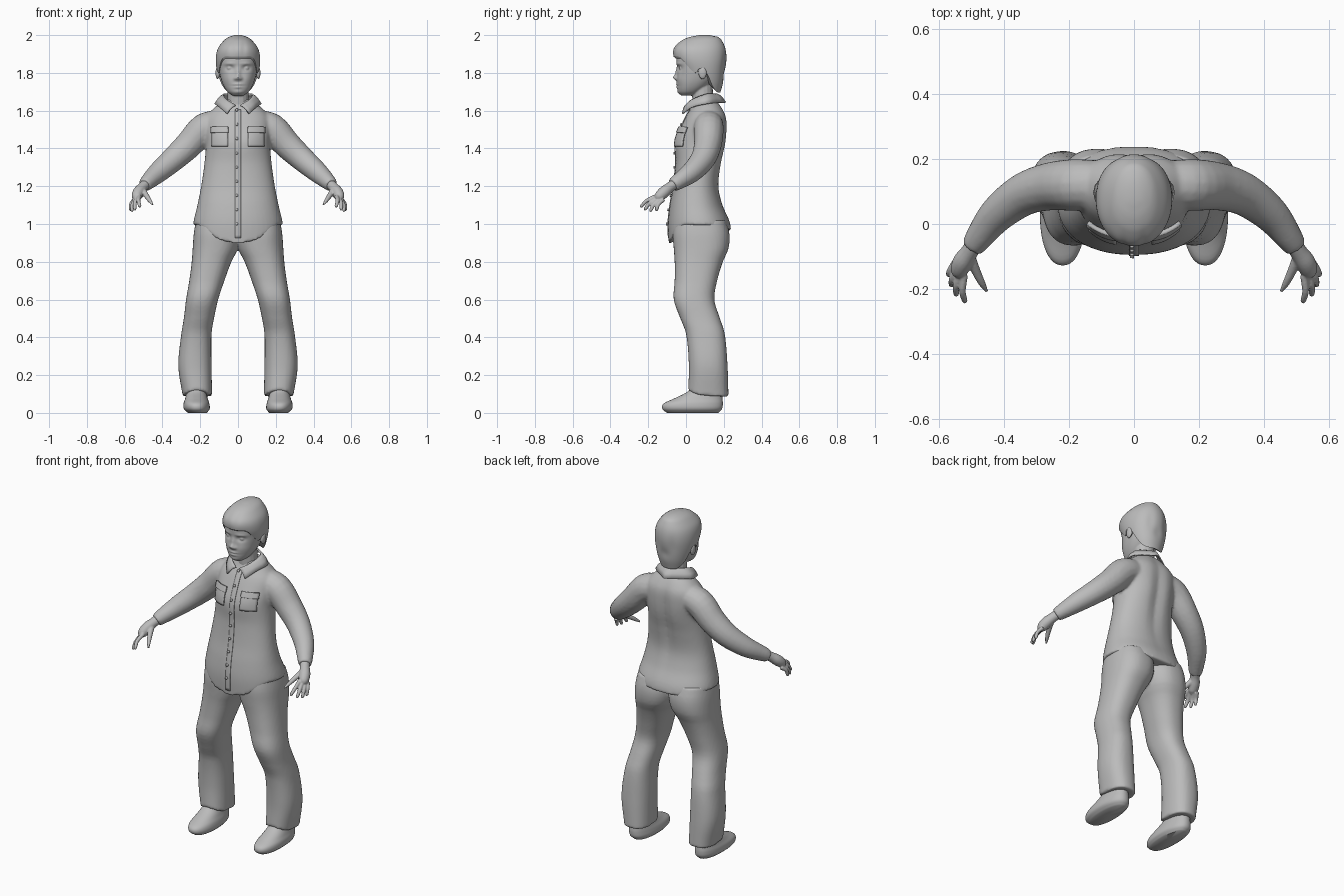
import bpy, bmesh, math
from mathutils import Vector, Matrix

cube = bpy.data.objects.get("Cube")
if cube:
    bpy.data.objects.remove(cube, do_unlink=True)

clay = bpy.data.materials.new("plain_grey")
clay.use_nodes = True
GREY = (0.5, 0.5, 0.5, 1)
clay.diffuse_color = GREY
clay.node_tree.nodes["Principled BSDF"].inputs["Base Color"].default_value = GREY


def spline(rows, t):
    """Smooth interpolation of rows keyed by their first entry."""
    n = len(rows)
    t = min(max(t, rows[0][0]), rows[-1][0])
    i = max(k for k in range(n - 1) if rows[k][0] <= t)
    p, q = rows[i], rows[i + 1]
    h = q[0] - p[0]
    u = (t - p[0]) / h

    def slope(k, c):
        a, b = rows[max(k - 1, 0)], rows[min(k + 1, n - 1)]
        return (b[c] - a[c]) / (b[0] - a[0]) * h
    return [p[c] * (1 + 2 * u) * (1 - u) ** 2 + q[c] * u * u * (3 - 2 * u)
            + slope(i, c) * u * (1 - u) ** 2 + slope(i + 1, c) * u * u * (u - 1)
            for c in range(1, len(p))]


def skin(bm, rings):
    """Bridge closed rings of points and cap both ends."""
    vs = [[bm.verts.new(p) for p in r] for r in rings]
    n = len(vs[0])
    for a, b in zip(vs, vs[1:]):
        for j in range(n):
            bm.faces.new((a[j], a[(j + 1) % n], b[(j + 1) % n], b[j]))
    for r in (vs[0], vs[-1]):
        mid = bm.verts.new(sum((v.co for v in r), Vector()) / n)
        for j in range(n):
            bm.faces.new((r[j], r[(j + 1) % n], mid))


def body(bm, rows, low=None, side=1, dents=(), seg=48, steps=36, power=0.9):
    """Stack of oval sections (z, centre x, half width, front y, back y)."""
    rings = []
    for k in range(steps + 1):
        ring = []
        for j in range(seg):
            a = 2 * math.pi * j / seg
            c, s = math.cos(a), math.sin(a)
            z0 = low(s) if low else rows[0][0]
            z = z0 + (rows[-1][0] - z0) * k / steps
            cx, rx, y0, y1 = spline(rows, z)
            x = cx + rx * math.copysign(abs(c) ** power, c)
            y = (y0 + y1) / 2 + (y1 - y0) / 2 * math.copysign(abs(s) ** power, s)
            for face, dx, dz, sx, sz, depth in dents:
                if s * face > 0:
                    y -= face * depth * math.exp(-((abs(x) - dx) / sx) ** 2 - ((z - dz) / sz) ** 2)
            ring.append((side * x, y, z))
        rings.append(ring)
    skin(bm, rings)


def tube(bm, pts, side=1, seg=16, steps=4):
    """Round limb through points (x, y, z, radius)."""
    rows = [(i, *p) for i, p in enumerate(pts)]
    path = [spline(rows, i / steps) for i in range((len(pts) - 1) * steps + 1)]
    rings = []
    for i, p in enumerate(path):
        d = Vector(path[min(i + 1, len(path) - 1)][:3]) - Vector(path[max(i - 1, 0)][:3])
        u = d.cross(Vector((0.3, 1, 0.2))).normalized()
        v = d.cross(u).normalized()
        ring = []
        for j in range(seg):
            a = 2 * math.pi * j / seg
            q = Vector(p[:3]) + p[3] * (u * math.cos(a) + v * math.sin(a))
            ring.append((side * q.x, q.y, q.z))
        rings.append(ring)
    skin(bm, rings)


def ball(bm, centre, size):
    m = Matrix.Translation(centre) @ Matrix.Diagonal((*size, 1))
    bmesh.ops.create_uvsphere(bm, u_segments=20, v_segments=12, radius=1, matrix=m)


def finish(name, bm, voxel=0, relax=2):
    bmesh.ops.recalc_face_normals(bm, faces=bm.faces)
    me = bpy.data.meshes.new(name)
    bm.to_mesh(me)
    bm.free()
    me.materials.append(clay)
    ob = bpy.data.objects.new(name, me)
    bpy.context.collection.objects.link(ob)
    bpy.ops.object.select_all(action='DESELECT')
    ob.select_set(True)
    bpy.context.view_layer.objects.active = ob
    if voxel:
        rm = ob.modifiers.new("Blend", 'REMESH')
        rm.mode, rm.voxel_size, rm.use_smooth_shade = 'VOXEL', voxel, True
        sm = ob.modifiers.new("Relax", 'SMOOTH')
        sm.factor, sm.iterations = 0.5, relax
    else:
        bpy.ops.object.shade_smooth_by_angle(angle=math.radians(50))
    return ob


# Shirt: torso with a curved hem, blended with both sleeves
bm = bmesh.new()
torso = [(0.88, 0, .24, -.09, .24), (1.0, 0, .237, -.095, .235), (1.1, 0, .215, -.085, .195),
         (1.2, 0, .195, -.067, .175), (1.32, 0, .178, -.055, .19), (1.42, 0, .17, -.055, .213),
         (1.5, 0, .175, -.03, .22), (1.57, 0, .165, .0, .215), (1.62, 0, .12, .03, .19),
         (1.66, 0, .07, .045, .16)]
hem = [(-1, .895), (-.93, .915), (-.6, .985), (0, .995), (.6, .985), (1, .965)]
body(bm, torso, low=lambda s: spline(hem, s)[0],
     dents=[(1, 0, 1.4, .035, .22, .016), (-1, .08, 1.46, .06, .06, -.008)])
for s in (1, -1):
    tube(bm, [(.10, .12, 1.53, .075), (.18, .12, 1.505, .08), (.26, .115, 1.42, .074),
              (.34, .09, 1.345, .066), (.42, .03, 1.275, .056), (.475, -.04, 1.225, .043),
              (.495, -.07, 1.205, .036)], s)
shirt = finish("shirt", bm, .009, 4)

# Trousers: two legs blended at the seat
bm = bmesh.new()
leg = [(.09, .215, .078, .01, .225), (.25, .228, .088, .015, .22), (.42, .22, .08, .0, .205),
       (.5, .207, .08, -.03, .18), (.6, .19, .085, -.065, .15), (.7, .165, .093, -.06, .165),
       (.8, .14, .105, -.06, .195), (.87, .12, .12, -.065, .225), (.95, .11, .124, -.07, .23),
       (1.02, .11, .112, -.06, .21)]
cuff = [(-1, .12), (-.6, .10), (0, .09), (1, .085)]
for s in (1, -1):
    body(bm, leg, low=lambda v: spline(cuff, v)[0], side=s, power=.85)
finish("trousers", bm, .009, 3)

# Shoes
shoe = [(.0, .215, .05, -.10, .17), (.02, .218, .068, -.125, .19), (.05, .22, .068, -.118, .195),
        (.075, .22, .06, -.065, .193), (.11, .22, .052, .005, .19), (.15, .22, .05, .04, .19)]
for s, side in ((1, "left"), (-1, "right")):
    bm = bmesh.new()
    body(bm, shoe, side=s, steps=24)
    finish(side + "_shoe", bm)

# Hands: palm, four fingers and a thumb
tips = [(.52, -.243, 1.09), (.548, -.222, 1.075), (.563, -.192, 1.067), (.57, -.16, 1.07)]
for s, side in ((1, "left"), (-1, "right")):
    bm = bmesh.new()
    tube(bm, [(.485, -.055, 1.215, .028), (.505, -.085, 1.195, .027), (.525, -.115, 1.17, .031),
              (.537, -.142, 1.145, .027), (.541, -.155, 1.13, .015)], s)
    for i, tip in enumerate(tips):
        root = Vector((.522 + .009 * i, -.158 + .013 * i, 1.147 - .006 * i))
        end = Vector(tip)
        mid = root.lerp(end, .5) + Vector((.006, -.006, .006))
        tube(bm, [(*root, .012), (*mid, .0105), (*root.lerp(end, .9), .009), (*end, .004)], s, seg=12)
    tube(bm, [(.505, -.10, 1.18, .018), (.485, -.145, 1.15, .014), (.468, -.18, 1.125, .011),
              (.452, -.207, 1.103, .005)], s, seg=12)
    finish(side + "_hand", bm, .004, 2)

# Head: sculpted face, neck and ears
bm = bmesh.new()
skull = [(1.68, 0, .03, -.025, .04), (1.70, 0, .056, -.04, .08), (1.74, 0, .08, -.047, .13),
         (1.79, 0, .096, -.046, .17), (1.83, 0, .102, -.047, .185), (1.88, 0, .103, -.05, .19),
         (1.94, 0, .08, -.03, .17)]
face = [(-1, .043, 1.825, .022, .014, .012), (-1, .045, 1.848, .028, .008, -.005),
        (-1, 0, 1.775, .014, .014, -.019), (-1, 0, 1.80, .012, .026, -.01),
        (-1, .016, 1.77, .008, .008, -.008), (-1, 0, 1.739, .024, .005, -.008),
        (-1, 0, 1.732, .03, .003, .006), (-1, 0, 1.724, .02, .006, -.008),
        (-1, 0, 1.698, .025, .012, -.006), (-1, .05, 1.77, .025, .025, -.004)]
body(bm, skull, dents=face, seg=112, steps=80)
tube(bm, [(0, .10, 1.60, .065), (0, .09, 1.66, .057), (0, .085, 1.73, .056)])
for s in (1, -1):
    ball(bm, (s * .108, .088, 1.80), (.011, .022, .034))
    ball(bm, (s * .043, -.024, 1.825), (.015, .013, .010))
finish("head", bm, .0045, 2)

# Hair: cap with a fringe, cut higher over the ears
bm = bmesh.new()
cap = [(1.69, 0, .07, .05, .18), (1.75, 0, .096, .0, .197), (1.82, 0, .113, -.035, .208),
       (1.88, 0, .117, -.064, .214), (1.93, 0, .106, -.064, .208), (1.97, 0, .076, -.025, .19),
       (1.99, 0, .05, .02, .17), (2.0, 0, .018, .07, .125)]
hairline = [(-1, 1.885), (-.75, 1.88), (-.5, 1.82), (-.3, 1.80), (-.1, 1.825),
            (.15, 1.80), (.4, 1.73), (.7, 1.70), (1, 1.695)]
body(bm, cap, low=lambda s: spline(hairline, s)[0], seg=72, steps=36, power=.95,
     dents=[(-1, .03, 1.93, .012, .04, .004), (1, .05, 1.85, .02, .06, .004),
            (1, 0, 1.79, .03, .03, .005)])
finish("hair", bm)

# Collar: folded band ending in two points
upper = [(0, 0, .165, 1.69), (1, .075, .11, 1.69), (2, .06, .03, 1.66), (3, .01, -.005, 1.63)]
lower = [(0, 0, .212, 1.645), (1, .12, .12, 1.64), (2, .10, .03, 1.62), (3, .06, -.022, 1.585)]
bm = bmesh.new()
rows = []
for i in range(13):
    a, b = Vector(spline(upper, i / 4)), Vector(spline(lower, i / 4))
    bulge = Vector((0, 0, .008))
    rows.append([bm.verts.new(a.lerp(b, k / 3) + bulge * (k in (1, 2))) for k in range(4)])
for p, q in zip(rows, rows[1:]):
    for k in range(3):
        bm.faces.new((p[k], q[k], q[k + 1], p[k + 1]))
collar = finish("collar", bm)
collar.modifiers.new("Both sides", 'MIRROR').use_clip = True
collar.modifiers.new("Cloth", 'SOLIDIFY').thickness = .008


def plate(name, bm, thick):
    """Lay a flat piece onto the shirt front."""
    bmesh.ops.translate(bm, verts=bm.verts, vec=(0, -.3, 0))
    ob = finish(name, bm)
    sw = ob.modifiers.new("Lay on shirt", 'SHRINKWRAP')
    sw.target, sw.wrap_method, sw.wrap_mode = shirt, 'PROJECT', 'ABOVE_SURFACE'
    sw.use_project_y, sw.offset = True, thick
    so = ob.modifiers.new("Cloth", 'SOLIDIFY')
    so.thickness, so.offset = thick * 1.5, 0


def panel(bm, x, z, w, h, nx=8, nz=8):
    m = (Matrix.Translation((x, 0, z)) @ Matrix.Rotation(math.pi / 2, 4, 'X')
         @ Matrix.Diagonal((w / 2, h / 2, 1, 1)))
    bmesh.ops.create_grid(bm, x_segments=nx, y_segments=nz, size=1, matrix=m)


# Chest pockets with flaps, placket and buttons
for s, side in ((1, "left"), (-1, "right")):
    bm = bmesh.new()
    panel(bm, s * .093, 1.455, .08, .09)
    plate(side + "_pocket", bm, .006)
    bm = bmesh.new()
    panel(bm, s * .093, 1.495, .085, .03)
    plate(side + "_pocket_flap", bm, .009)
bm = bmesh.new()
panel(bm, 0, 1.265, .03, .68, 3, 40)
plate("placket", bm, .002)
bm = bmesh.new()
for i in range(9):
    m = Matrix.Translation((-.006, 0, 1.0 + .075 * i)) @ Matrix.Rotation(math.pi / 2, 4, 'X')
    bmesh.ops.create_circle(bm, cap_ends=True, segments=10, radius=.007, matrix=m)
plate("buttons", bm, .006)
